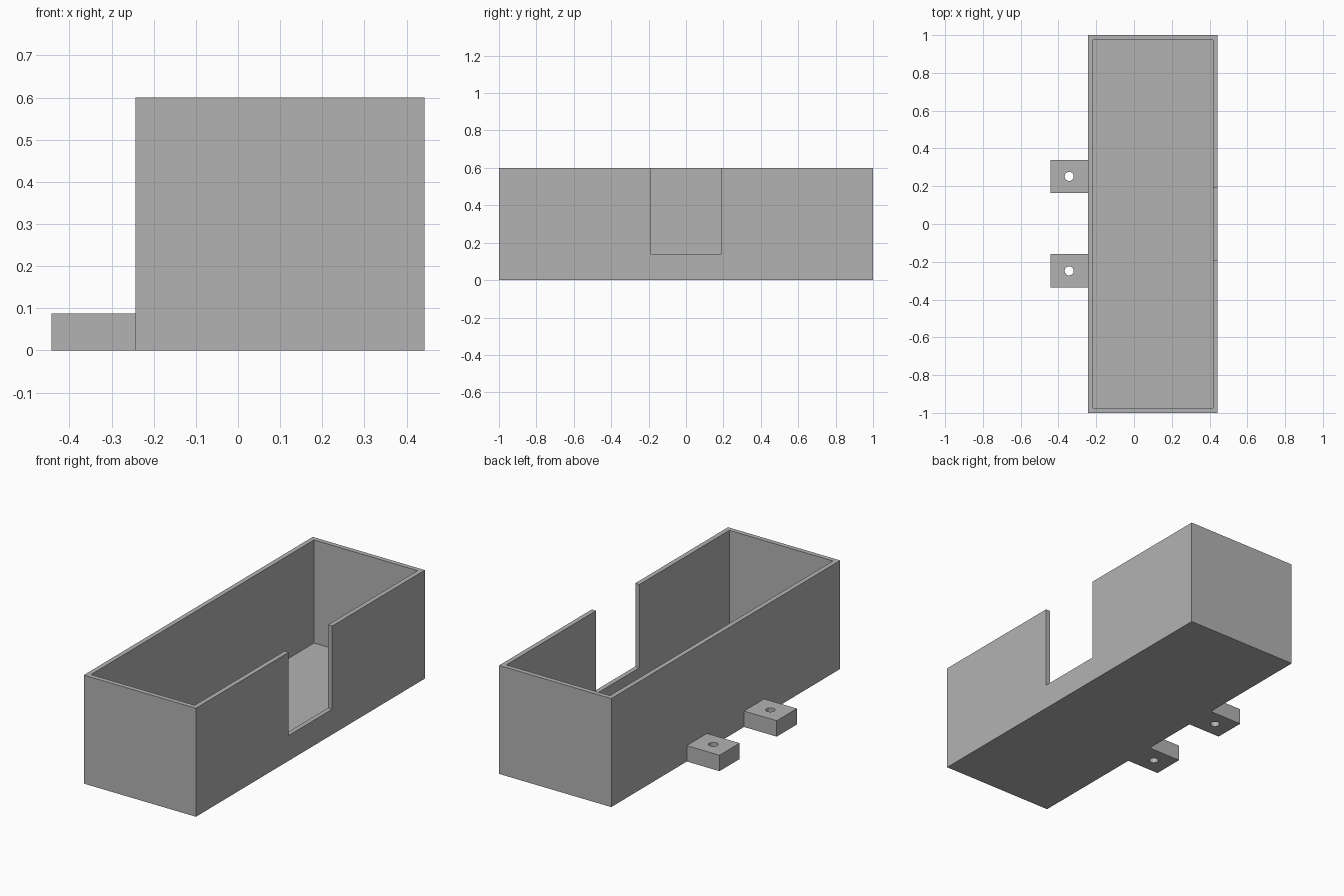
import bpy

old = bpy.data.objects.get("Cube")
if old:
    bpy.data.objects.remove(old, do_unlink=True)

# Single grey plastic material
grey = bpy.data.materials.new("grey plastic")
grey.use_nodes = True
colour = (0.45, 0.45, 0.45, 1)
grey.diffuse_color = colour
grey.node_tree.nodes["Principled BSDF"].inputs["Base Color"].default_value = colour


def box(name, low, high):
    """Axis-aligned box between two corners."""
    bpy.ops.mesh.primitive_cube_add(
        size=1, location=[(a + b) / 2 for a, b in zip(low, high)])
    obj = bpy.context.object
    obj.name = name
    obj.scale = [b - a for a, b in zip(low, high)]
    bpy.ops.object.transform_apply(location=False, rotation=False, scale=True)
    obj.data.materials.append(grey)
    return obj


def cut(obj, cutter):
    """Subtract the cutter from the object and discard it."""
    cutter.hide_render = True
    mod = obj.modifiers.new("cut", 'BOOLEAN')
    mod.operation = 'DIFFERENCE'
    mod.solver = 'EXACT'
    mod.object = cutter
    bpy.context.view_layer.objects.active = obj
    bpy.ops.object.modifier_apply(modifier=mod.name)
    bpy.data.objects.remove(cutter, do_unlink=True)


left, right, height, wall, floor = -0.243, 0.443, 0.6, 0.026, 0.03

# Open tray with a notch in one long wall
tray = box("tray", (left, -1, 0), (right, 1, height))
cut(tray, box("cavity_cutter", (left + wall, -1 + wall, floor),
              (right - wall, 1 - wall, height + 0.2)))
cut(tray, box("notch_cutter", (right - 0.1, -0.19, 0.14),
              (right + 0.1, 0.19, height + 0.2)))

# Two mounting tabs with screw holes on the opposite wall
for side, y in (("front", -0.248), ("back", 0.252)):
    tab = box(side + "_mounting_tab", (-right, y - 0.088, 0),
              (left, y + 0.088, 0.088))
    bpy.ops.mesh.primitive_cylinder_add(
        vertices=32, radius=0.024, depth=0.4, location=(-0.343, y, 0.04))
    hole = bpy.context.object
    hole.data.materials.append(grey)
    cut(tab, hole)
    bpy.context.view_layer.objects.active = tab
    tab.select_set(True)
    bpy.ops.object.shade_smooth_by_angle()
    tab.select_set(False)
